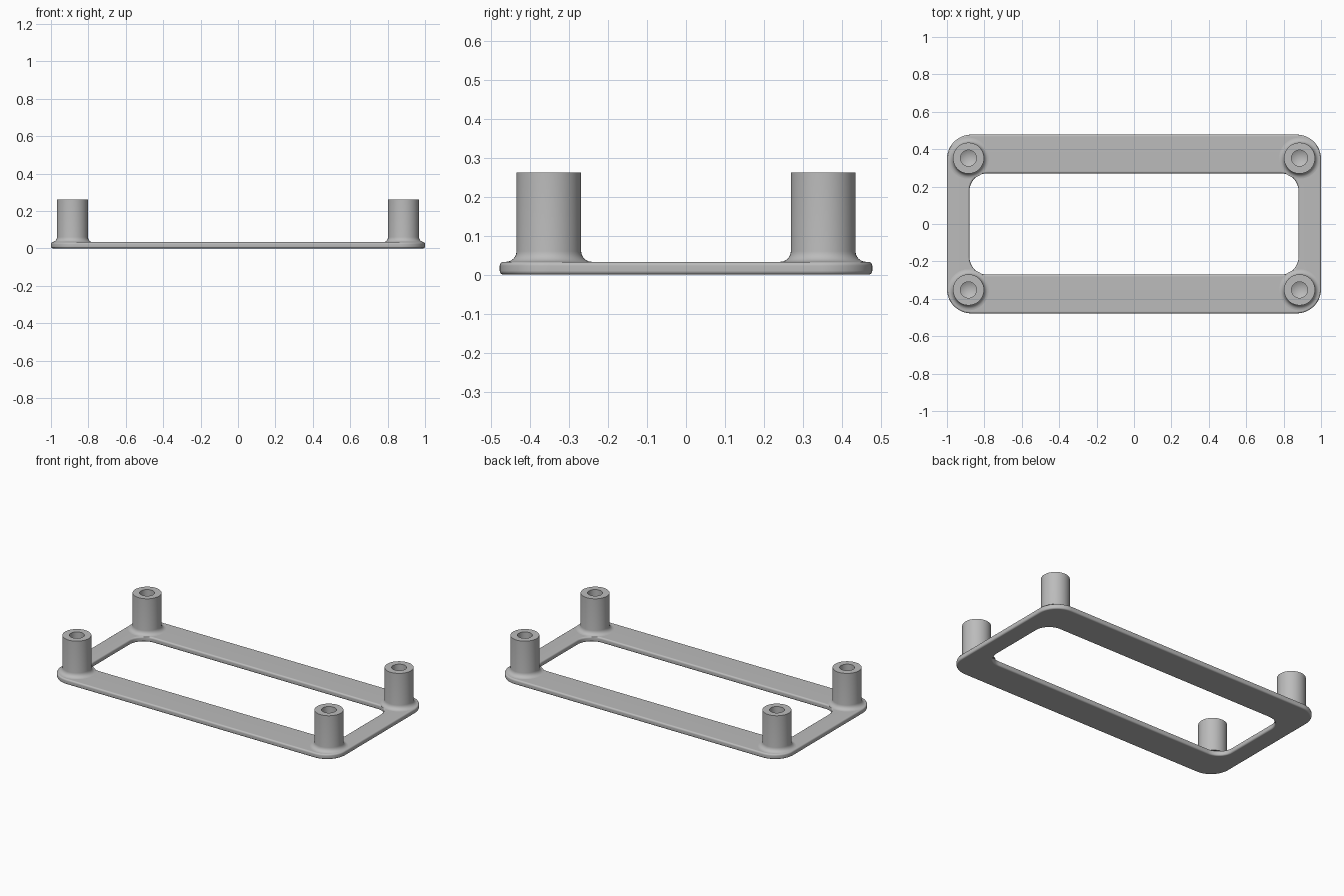
import bpy, bmesh, math

cube = bpy.data.objects.get("Cube")
if cube:
    bpy.data.objects.remove(cube, do_unlink=True)

mat = bpy.data.materials.new("light_grey")
mat.use_nodes = True
GREY = (0.5, 0.5, 0.5, 1)
mat.diffuse_color = GREY
mat.node_tree.nodes["Principled BSDF"].inputs["Base Color"].default_value = GREY

THICK, EDGE = 0.033, 0.01
POST_X, POST_Y, POST_R, POST_TOP = 0.885, 0.352, 0.083, 0.262
HOLE_R, FILLET = 0.043, 0.027


def rounded_rect(hx, hy, r, segs=12):
    """Points round a rectangle with rounded corners."""
    pts = []
    for quarter, (sx, sy) in enumerate([(1, 1), (-1, 1), (-1, -1), (1, -1)]):
        for i in range(segs + 1):
            a = (quarter + i / segs) * math.pi / 2
            pts.append((sx * (hx - r) + r * math.cos(a),
                        sy * (hy - r) + r * math.sin(a)))
    return pts


def sew(bm, a, b):
    """Join two closed rings of vertices with quads."""
    n = len(a)
    for i in range(n):
        j = (i + 1) % n
        bm.faces.new((a[i], a[j], b[j], b[i]))


def finish(bm, name):
    bmesh.ops.recalc_face_normals(bm, faces=bm.faces)
    mesh = bpy.data.meshes.new(name)
    bm.to_mesh(mesh)
    bm.free()
    mesh.materials.append(mat)
    obj = bpy.data.objects.new(name, mesh)
    bpy.context.collection.objects.link(obj)
    bpy.ops.object.select_all(action='DESELECT')
    obj.select_set(True)
    bpy.context.view_layer.objects.active = obj
    bpy.ops.object.shade_smooth_by_angle(angle=math.radians(35))
    return obj


# Base frame: rounded-edge section swept between outer and inner outlines
bm = bmesh.new()
arc = [i * math.pi / 8 for i in range(5)]
lower = [(EDGE * (1 - math.sin(a)), EDGE * (1 - math.cos(a))) for a in arc]
section = lower + [(d, THICK - z) for d, z in reversed(lower)]
rings = []
for d, z in section:
    rings.append([bm.verts.new((x, y, z))
                  for x, y in rounded_rect(1 - d, 0.478 - d, 0.13 - d)])
for d, z in reversed(section):
    rings.append([bm.verts.new((x, y, z))
                  for x, y in rounded_rect(0.88 + d, 0.271 + d, 0.095 + d)])
for a, b in zip(rings, rings[1:] + rings[:1]):
    sew(bm, a, b)
frame = finish(bm, "base_frame")
frame.modifiers.new("even_shading", 'WEIGHTED_NORMAL').keep_sharp = True

# Standoff posts: lathed with a base fillet and a blind drilled hole
fillet = [(POST_R + FILLET * (1 - math.cos(a)), THICK + FILLET * (1 - math.sin(a)))
          for a in reversed([i * math.pi / 12 for i in range(7)])]
fillet.reverse()
profile = list(reversed(fillet)) + [(POST_R, POST_TOP), (HOLE_R, POST_TOP), (HOLE_R, 0.065)]
SIDES = 48
for yname, sy in (("front", -1), ("back", 1)):
    for xname, sx in (("right", -1), ("left", 1)):
        bm = bmesh.new()
        rings = []
        for r, z in profile:
            rings.append([bm.verts.new((sx * POST_X + r * math.cos(k * math.tau / SIDES),
                                        sy * POST_Y + r * math.sin(k * math.tau / SIDES), z))
                          for k in range(SIDES)])
        for a, b in zip(rings, rings[1:]):
            sew(bm, a, b)
        tip = bm.verts.new((sx * POST_X, sy * POST_Y, 0.04))
        last = rings[-1]
        for k in range(SIDES):
            bm.faces.new((last[k], last[(k + 1) % SIDES], tip))
        bm.faces.new(rings[0])
        finish(bm, f"{yname}_{xname}_post")
